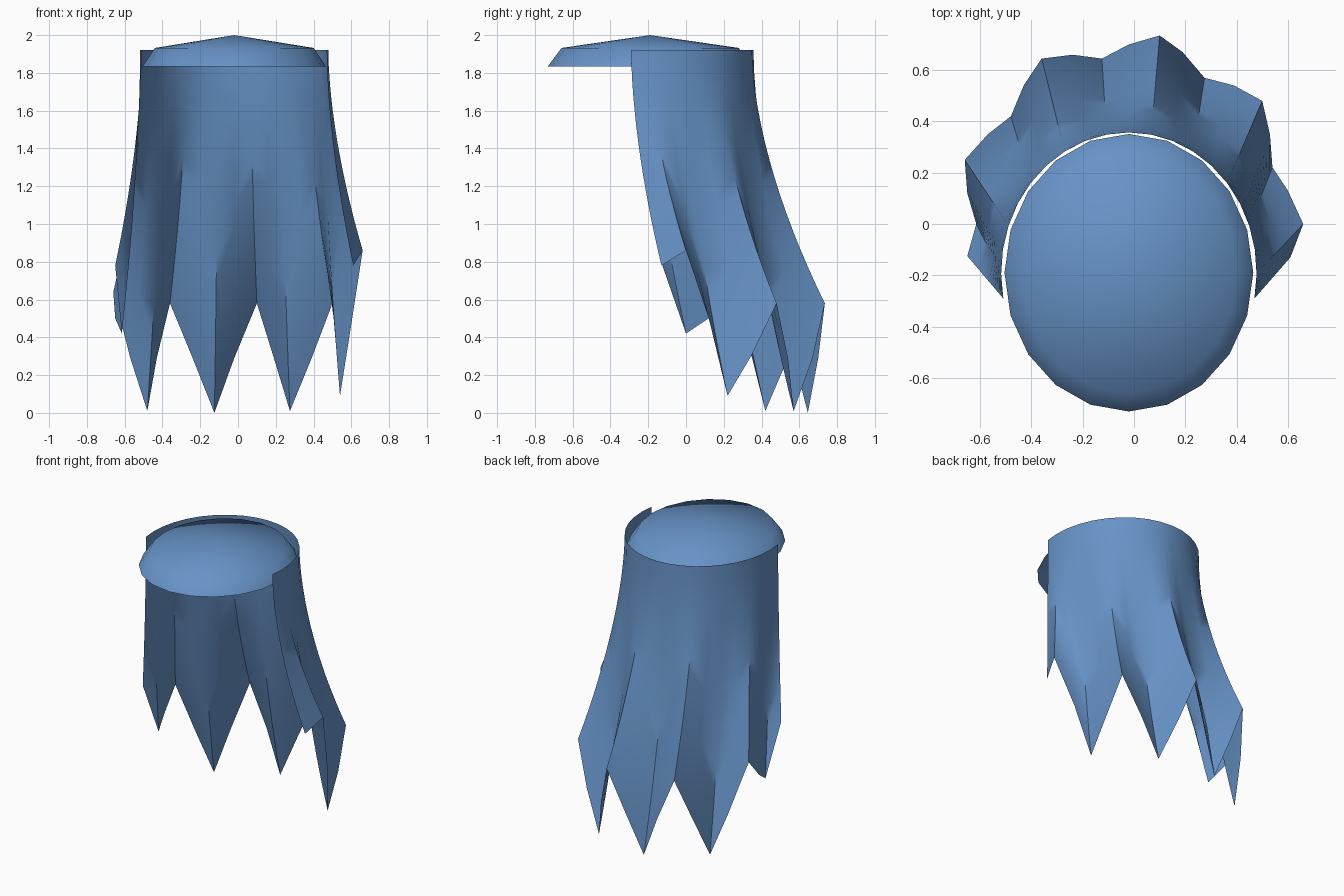
import bpy, bmesh
from math import sin, cos, radians

cube = bpy.data.objects.get("Cube")
if cube:
    bpy.data.objects.remove(cube, do_unlink=True)

CX, CY = -0.02, -0.19          # shared centre of the dome and the collar

cloth = bpy.data.materials.new("blue_cloth")
cloth.use_nodes = True
cloth.diffuse_color = (0.135, 0.29, 0.57, 1)
cloth.node_tree.nodes["Principled BSDF"].inputs["Base Color"].default_value = cloth.diffuse_color


def finish(bm, name, angle):
    """Turn a bmesh into a smooth-shaded object."""
    bmesh.ops.recalc_face_normals(bm, faces=bm.faces)
    mesh = bpy.data.meshes.new(name)
    bm.to_mesh(mesh)
    bm.free()
    mesh.materials.append(cloth)
    obj = bpy.data.objects.new(name, mesh)
    bpy.context.collection.objects.link(obj)
    bpy.ops.object.select_all(action='DESELECT')
    obj.select_set(True)
    bpy.context.view_layer.objects.active = obj
    bpy.ops.object.shade_smooth_by_angle(angle=radians(angle))
    return obj


def ellipse(angle, rx, ry, z):
    return (CX + rx * cos(angle), CY + ry * sin(angle), z)


# Shallow oval dome: rim, shoulder ring and apex
bm = bmesh.new()
sides = 20
rings = []
for scale, z in ((1, 1.835), (0.867, 1.932)):
    rings.append([bm.verts.new(ellipse(radians(360 * i / sides), 0.485 * scale, 0.541 * scale, z))
                  for i in range(sides)])
apex = bm.verts.new((CX, CY, 2.0))
rim, shoulder = rings
for i in range(sides):
    j = (i + 1) % sides
    bm.faces.new((rim[i], rim[j], shoulder[j], shoulder[i]))
    bm.faces.new((shoulder[i], shoulder[j], apex))
finish(bm, "dome_cap", 80)

# Hem of the cape from left front edge round the back to right front edge:
# ridges end in notches, valleys end in points
hem = [
    (0.61, -0.13, 0.78), (0.66, 0.0, 0.86), (0.60, 0.13, 0.47), (0.54, 0.22, 0.09),
    (0.53, 0.35, 0.31), (0.50, 0.48, 0.58), (0.39, 0.54, 0.29), (0.275, 0.57, 0.01),
    (0.19, 0.67, 0.29), (0.10, 0.735, 0.58), (-0.02, 0.70, 0.29), (-0.125, 0.645, 0.0),
    (-0.24, 0.66, 0.29), (-0.36, 0.645, 0.58), (-0.43, 0.54, 0.29), (-0.48, 0.42, 0.01),
    (-0.57, 0.35, 0.29), (-0.66, 0.25, 0.64), (-0.65, 0.12, 0.50), (-0.615, 0.0, 0.42),
    (-0.65, -0.125, 0.78),
]

# Cape: each column flares from the collar arc down to its hem point
bm = bmesh.new()
rows = 14
columns = []
for i, (hx, hy, hz) in enumerate(hem):
    angle = radians(-10.6 + 201.2 * i / (len(hem) - 1))
    tx, ty, tz = ellipse(angle, 0.498, 0.547, 1.92)
    column = []
    for r in range(rows + 1):
        t = r / rows
        flare = t ** 1.7
        column.append(bm.verts.new((tx + (hx - tx) * flare,
                                    ty + (hy - ty) * flare,
                                    tz + (hz - tz) * t)))
    columns.append(column)
for a, b in zip(columns, columns[1:]):
    for r in range(rows):
        bm.faces.new((a[r], a[r + 1], b[r + 1], b[r]))
finish(bm, "cape", 50)
